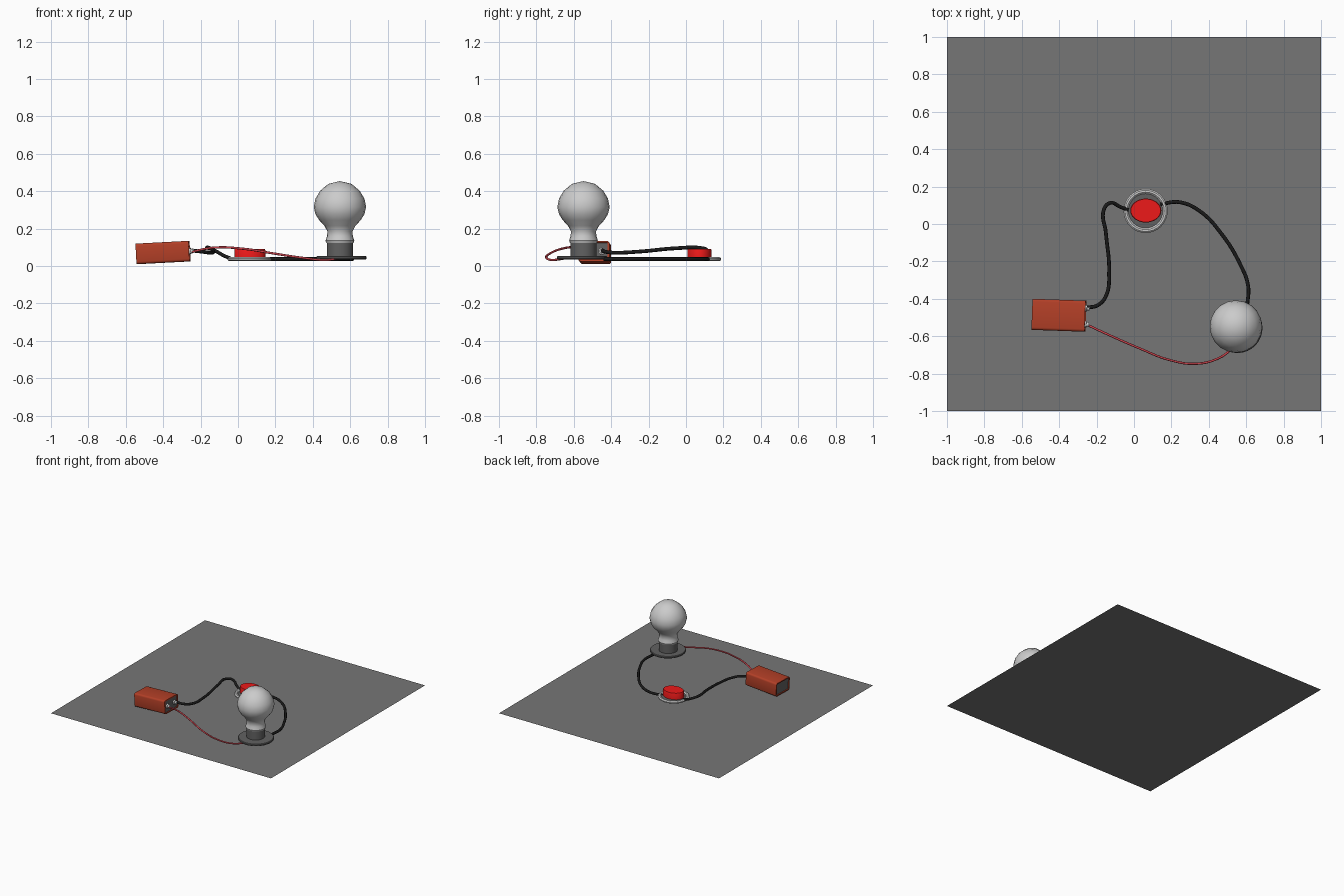
import bpy, bmesh, math
from mathutils import Matrix

if "Cube" in bpy.data.objects:
    bpy.data.objects.remove(bpy.data.objects["Cube"])


def mat(name, rgb):
    m = bpy.data.materials.new(name)
    m.diffuse_color = (*rgb, 1)
    m.use_nodes = True
    m.node_tree.nodes["Principled BSDF"].inputs["Base Color"].default_value = m.diffuse_color
    return m


DARK = mat("dark_grey", (0.12, 0.12, 0.12))
FLOOR = mat("floor_grey", (0.18, 0.18, 0.18))
BLACK = mat("black", (0.01, 0.01, 0.01))
RED = mat("red", (0.85, 0.01, 0.01))
WIRE_RED = mat("wire_red", (0.65, 0.06, 0.08))
ORANGE = mat("burnt_orange", (0.45, 0.05, 0.02))


def finish(bm, name, mats=(), smooth=True):
    bmesh.ops.recalc_face_normals(bm, faces=bm.faces)
    me = bpy.data.meshes.new(name)
    bm.to_mesh(me)
    bm.free()
    ob = bpy.data.objects.new(name, me)
    bpy.context.collection.objects.link(ob)
    for m in mats:
        me.materials.append(m)
    if smooth:
        bpy.ops.object.select_all(action='DESELECT')
        ob.select_set(True)
        bpy.context.view_layer.objects.active = ob
        bpy.ops.object.shade_smooth_by_angle(angle=math.radians(35))
    return ob


def lathe(name, profile, loc, mats=(), segs=24, scale=(1, 1)):
    """Turn (radius, z) points about a vertical axis; zero radius closes the end."""
    bm = bmesh.new()
    rings = []
    for r, z in profile:
        n = segs if r > 0 else 1
        rings.append([bm.verts.new((r * scale[0] * math.cos(2 * math.pi * i / segs),
                                    r * scale[1] * math.sin(2 * math.pi * i / segs), z))
                      for i in range(n)])
    for a, b in zip(rings, rings[1:]):
        for i in range(segs):
            j = (i + 1) % segs
            quad = [a[i % len(a)], a[j % len(a)], b[j % len(b)], b[i % len(b)]]
            bm.faces.new(list(dict.fromkeys(quad)))
    ob = finish(bm, name, mats)
    ob.location = (*loc, 0)
    return ob


def wire(name, pts, radius, material):
    cu = bpy.data.curves.new(name, 'CURVE')
    cu.dimensions = '3D'
    cu.bevel_depth = radius
    cu.bevel_resolution = 2
    cu.resolution_u = 8
    cu.use_fill_caps = True
    sp = cu.splines.new('BEZIER')
    sp.bezier_points.add(len(pts) - 1)
    for bp, p in zip(sp.bezier_points, pts):
        bp.co = p
        bp.handle_left_type = bp.handle_right_type = 'AUTO'
    cu.materials.append(material)
    ob = bpy.data.objects.new(name, cu)
    bpy.context.collection.objects.link(ob)
    bpy.ops.object.select_all(action='DESELECT')
    ob.select_set(True)
    bpy.context.view_layer.objects.active = ob
    bpy.ops.object.convert(target='MESH')


# Floor sheet
bm = bmesh.new()
bmesh.ops.create_grid(bm, x_segments=1, y_segments=1, size=1)
finish(bm, "floor", [FLOOR], smooth=False)

# Lamp: round base, socket, glass bulb
lathe("lamp_base", [(0, 0.036), (0.13, 0.036), (0.134, 0.04), (0.134, 0.049),
                    (0.13, 0.053), (0, 0.053)], (0.553, -0.556), [DARK], 32)
lathe("lamp_socket", [(0, 0.05), (0.07, 0.05), (0.07, 0.13), (0, 0.13)],
      (0.545, -0.548), [DARK])
lathe("bulb", [(0, 0.122), (0.073, 0.124), (0.077, 0.135), (0.069, 0.16), (0.067, 0.185),
               (0.083, 0.215), (0.111, 0.245), (0.131, 0.277), (0.14, 0.315), (0.131, 0.36),
               (0.106, 0.402), (0.062, 0.439), (0, 0.454)], (0.545, -0.548), (), 20)

# Push button: rounded rim, dark plate, oval cap
lathe("button_rim", [(0.09, 0.027), (0.11, 0.026), (0.118, 0.032), (0.118, 0.04),
                     (0.11, 0.047), (0.1, 0.047), (0.092, 0.04), (0.09, 0.027)],
      (0.062, 0.07), (), 32)
lathe("button_plate", [(0, 0.028), (0.092, 0.028), (0.092, 0.04), (0, 0.04)],
      (0.062, 0.07), [DARK], 32)
lathe("button_cap", [(0, 0.036), (1, 0.036), (1, 0.086), (0.96, 0.092), (0, 0.092)],
      (0.063, 0.072), [RED], 32, scale=(0.083, 0.064))

# Battery: rounded case with recessed dark ends, tilted a little
L, W, H = 0.284, 0.166, 0.11
pose = (Matrix.Translation((-0.401, -0.488, 0.072))
        @ Matrix.Rotation(math.radians(-2), 4, 'Z') @ Matrix.Rotation(math.radians(-3), 4, 'Y'))
bm = bmesh.new()
bmesh.ops.create_cube(bm, size=1, matrix=Matrix.Diagonal((L, W, H, 1)))
long_edges = [e for e in bm.edges if abs(e.verts[0].co.x - e.verts[1].co.x) > 0.1]
bmesh.ops.bevel(bm, geom=long_edges, offset=0.014, segments=3, affect='EDGES', profile=0.5)
bm.normal_update()
ends = [f for f in bm.faces if abs(f.normal.x) > 0.9]
bmesh.ops.inset_individual(bm, faces=ends, thickness=0.009, depth=0)
bmesh.ops.inset_individual(bm, faces=ends, thickness=0.001, depth=-0.006)
for f in ends:
    f.material_index = 1
battery = finish(bm, "battery_case", [ORANGE, DARK])
battery.matrix_world = pose

# Battery terminals
for side, label in ((1, "negative"), (-1, "positive")):
    bm = bmesh.new()
    for r, depth in ((0.018, 0.012), (0.012, 0.026)):
        bmesh.ops.create_cone(bm, cap_ends=True, segments=16, radius1=r, radius2=r, depth=depth,
                              matrix=Matrix.Translation((L / 2 - 0.006 + depth / 2, side * 0.043, 0))
                              @ Matrix.Rotation(math.pi / 2, 4, 'Y'))
    finish(bm, label + "_terminal").matrix_world = pose

# Wires joining battery, button and lamp
wire("battery_button_wire", [(-0.25, -0.447, 0.083), (-0.195, -0.435, 0.077),
                             (-0.15, -0.385, 0.071), (-0.133, -0.25, 0.077),
                             (-0.15, -0.05, 0.095), (-0.16, 0.08, 0.096),
                             (-0.125, 0.113, 0.083), (-0.075, 0.092, 0.055),
                             (-0.03, 0.075, 0.037)], 0.010, BLACK)
wire("button_lamp_wire", [(0.14, 0.105, 0.037), (0.24, 0.117, 0.037), (0.35, 0.07, 0.037),
                          (0.468, -0.053, 0.037), (0.565, -0.21, 0.037),
                          (0.61, -0.33, 0.037), (0.605, -0.44, 0.038)], 0.010, BLACK)
wire("battery_lamp_wire", [(-0.255, -0.537, 0.074), (-0.13, -0.595, 0.098),
                           (0.03, -0.665, 0.092), (0.19, -0.727, 0.067),
                           (0.335, -0.747, 0.045), (0.457, -0.715, 0.032),
                           (0.545, -0.65, 0.04)], 0.006, WIRE_RED)
